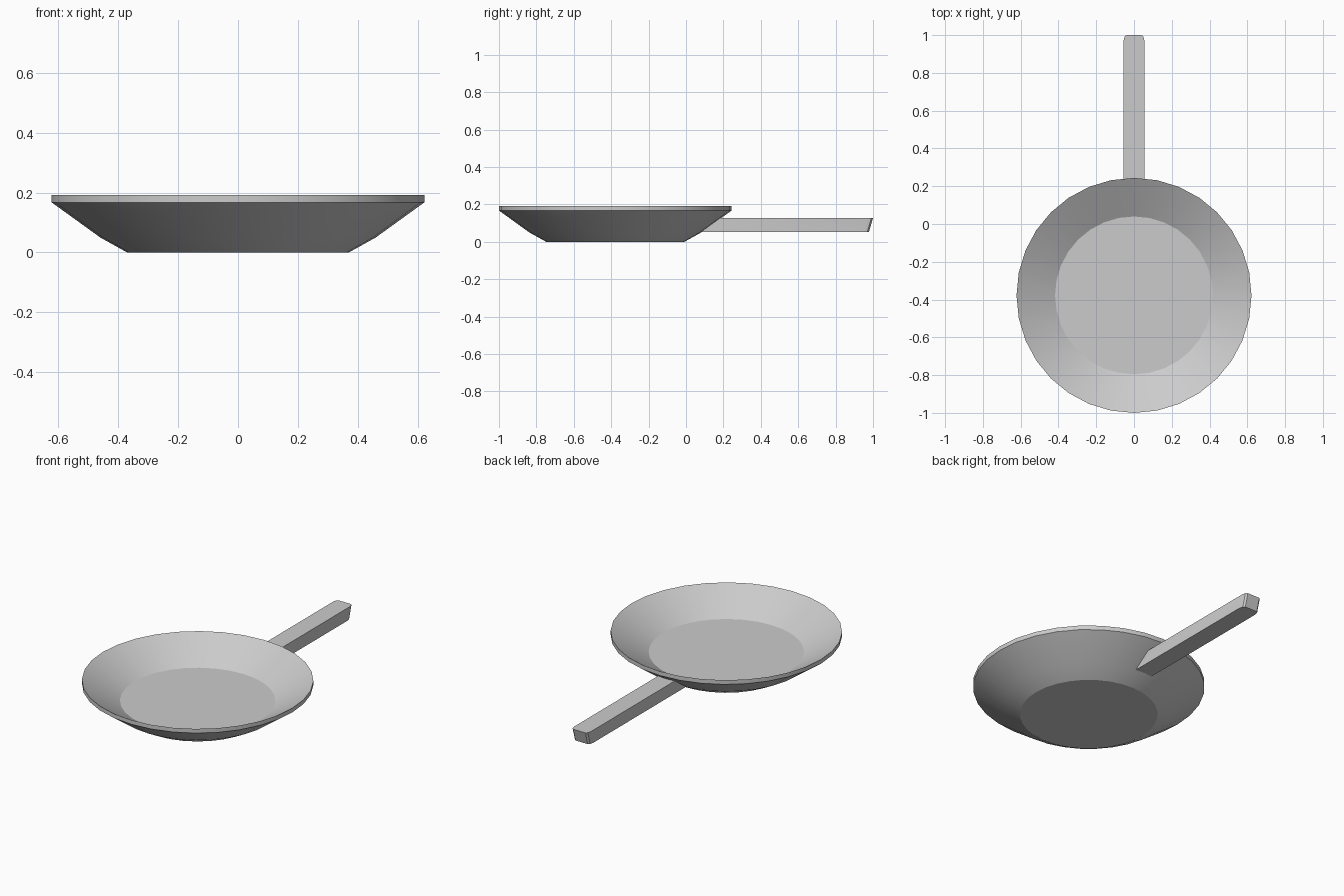
import bpy, bmesh, math

if "Cube" in bpy.data.objects:
    bpy.data.objects.remove(bpy.data.objects["Cube"])

CY = -0.378   # pan centre
SIDES = 32


def finish(name, bm):
    bmesh.ops.recalc_face_normals(bm, faces=bm.faces)
    mesh = bpy.data.meshes.new(name)
    bm.to_mesh(mesh)
    bm.free()
    obj = bpy.data.objects.new(name, mesh)
    bpy.context.collection.objects.link(obj)
    bpy.ops.object.select_all(action='DESELECT')
    obj.select_set(True)
    bpy.context.view_layer.objects.active = obj
    bpy.ops.object.shade_smooth_by_angle(angle=math.radians(25))
    return obj


def loft(bm, rings):
    # closed solid through equal-length rings of points, capped at both ends
    loops = [[bm.verts.new(p) for p in ring] for ring in rings]
    n = len(loops[0])
    for a, b in zip(loops, loops[1:]):
        for i in range(n):
            j = (i + 1) % n
            bm.faces.new((a[i], a[j], b[j], b[i]))
    bm.faces.new(loops[0][::-1])
    bm.faces.new(loops[-1])


def circle(r, z):
    return [(r * math.cos(math.tau * i / SIDES),
             CY + r * math.sin(math.tau * i / SIDES), z) for i in range(SIDES)]


# Pan: underside, flared wall, thin vertical lip, inner wall, cooking floor
profile = [(0.37, 0), (0.46, 0.05), (0.622, 0.167), (0.622, 0.192), (0.418, 0.07)]
bm = bmesh.new()
loft(bm, [circle(r, z) for r, z in profile])
finish("pan_body", bm)


# Handle: straight bar with rounded end corners, the end sloping inward below
def handle_outline(start, end, z):
    half = [(0.055, start), (0.055, end - 0.03), (0.05, end - 0.009), (0.04, end)]
    return [(x, y, z) for x, y in half] + [(-x, y, z) for x, y in reversed(half)]


bm = bmesh.new()
loft(bm, [handle_outline(0.07, 0.978, 0.052), handle_outline(0.165, 1.0, 0.127)])
finish("handle", bm)
